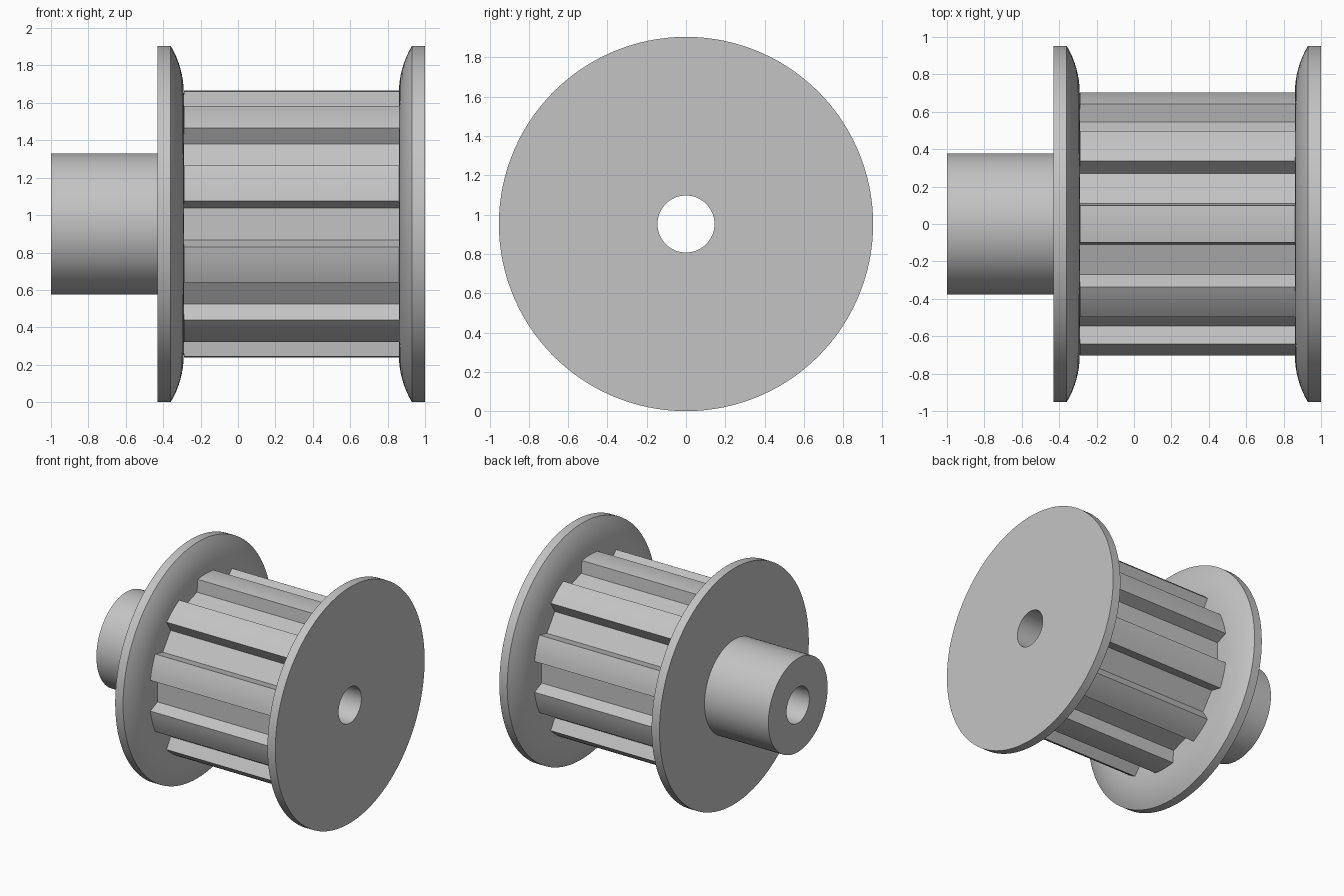
import bpy
from math import sin, cos, pi, radians, asin

if "Cube" in bpy.data.objects:
    bpy.data.objects.remove(bpy.data.objects["Cube"], do_unlink=True)

RIM, HUB, BORE, TIP = 0.9525, 0.378, 0.145, 0.715   # radii
FLOOR, FLOOR_HALF = 0.612, 0.085                    # groove floor
TEETH, TIP_HALF = 10, radians(8)
SEGMENTS = 120

grey = bpy.data.materials.new("light grey")
grey.use_nodes = True
colour = (0.55, 0.55, 0.55, 1)
grey.diffuse_color = colour
grey.node_tree.nodes["Principled BSDF"].inputs["Base Color"].default_value = colour


def skin(name, rings):
    """Join successive closed rings of points into one surface."""
    n = len(rings[0])
    verts = [p for ring in rings for p in ring]
    faces = [(i * n + j, (i + 1) * n + j, (i + 1) * n + (j + 1) % n, i * n + (j + 1) % n)
             for i in range(len(rings) - 1) for j in range(n)]
    mesh = bpy.data.meshes.new(name)
    mesh.from_pydata(verts, [], faces)
    mesh.materials.append(grey)
    obj = bpy.data.objects.new(name, mesh)
    bpy.context.collection.objects.link(obj)
    bpy.ops.object.select_all(action="DESELECT")
    obj.select_set(True)
    bpy.context.view_layer.objects.active = obj
    bpy.ops.object.shade_smooth_by_angle(angle=radians(22))
    return obj


def ring(x, r):
    return [(x, r * sin(2 * pi * k / SEGMENTS), RIM + r * cos(2 * pi * k / SEGMENTS))
            for k in range(SEGMENTS)]


def lathe(name, profile):
    return skin(name, [ring(x, r) for x, r in profile])


def flange(outer, inner, hole):
    """Profile from the flat outer face, over the rim, down the rounded inner face."""
    side = 1 if inner > outer else -1
    root, depth = 0.70, 0.07
    rise = RIM - root
    radius = (rise ** 2 + depth ** 2) / (2 * depth)
    end = asin(rise / radius)
    arc = [(inner - side * radius * (1 - cos(end * (1 - i / 8))),
            root + radius * sin(end * (1 - i / 8))) for i in range(9)]
    return [(outer, hole), (outer, RIM)] + arc + [(inner, 0.60)]


# Hub and bore
lathe("hub", [(-1, BORE), (-1, HUB), (-0.43, HUB)])
lathe("bore", [(1, BORE), (-1, BORE)])

# Flanges
lathe("right_flange", flange(-0.43, -0.29, HUB))
lathe("left_flange", flange(1, 0.86, BORE)[::-1])

# Toothed core: rounded tips, sloping flanks and flat groove floors
outline = []
for t in range(TEETH):
    a = 2 * pi * t / TEETH
    for k in range(-3, 4):
        b = a + TIP_HALF * k / 3
        outline.append((TIP * sin(b), TIP * cos(b)))
    g = a + pi / TEETH
    for s in (-FLOOR_HALF, FLOOR_HALF):
        outline.append((FLOOR * sin(g) + s * cos(g), FLOOR * cos(g) - s * sin(g)))
skin("toothed_core", [[(x, y, RIM + z) for y, z in outline] for x in (-0.29, 0.86)])
